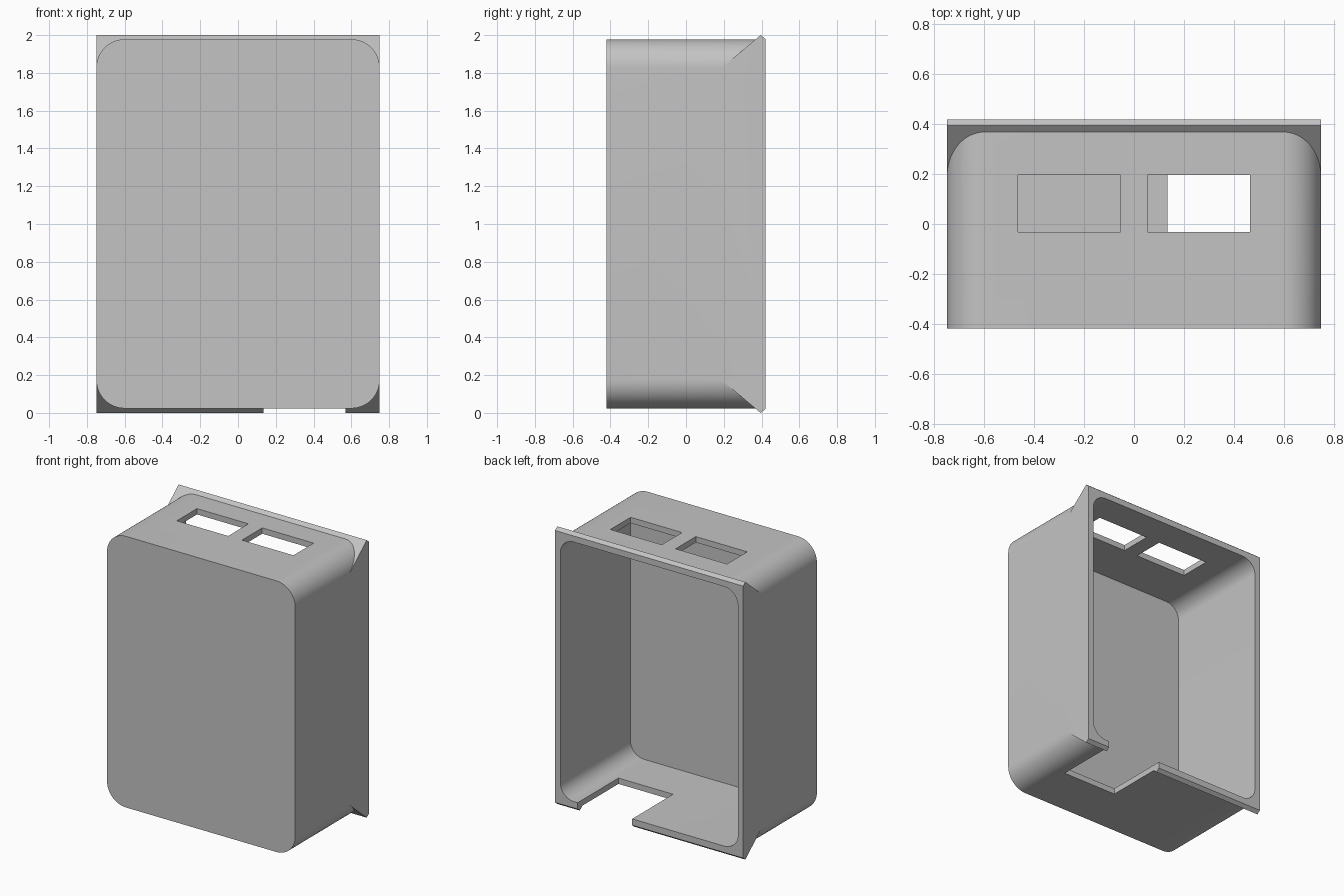
import bpy
import bmesh
import math
from mathutils import Vector

cube = bpy.data.objects.get("Cube")
if cube:
    bpy.data.objects.remove(cube, do_unlink=True)

HALF_W, HALF_D = 0.75, 0.42
BOTTOM, TOP = 0.024, 1.978
RADIUS, WALL = 0.15, 0.042

grey = bpy.data.materials.new("plain grey")
grey.use_nodes = True
grey.diffuse_color = (0.55, 0.55, 0.55, 1)
grey.node_tree.nodes["Principled BSDF"].inputs["Base Color"].default_value = (0.55, 0.55, 0.55, 1)


def prism(name, points, sweep):
    """Extrude a closed planar outline along the sweep vector."""
    bm = bmesh.new()
    face = bm.faces.new([bm.verts.new(p) for p in points])
    out = bmesh.ops.extrude_face_region(bm, geom=[face])
    moved = [v for v in out["geom"] if isinstance(v, bmesh.types.BMVert)]
    bmesh.ops.translate(bm, verts=moved, vec=Vector(sweep))
    bmesh.ops.recalc_face_normals(bm, faces=bm.faces)
    mesh = bpy.data.meshes.new(name)
    bm.to_mesh(mesh)
    bm.free()
    mesh.materials.append(grey)
    obj = bpy.data.objects.new(name, mesh)
    bpy.context.collection.objects.link(obj)
    return obj


def rounded_box(name, inset, y0, y1, steps=14):
    """Box with rounded corners in the x-z plane, swept from y0 to y1."""
    r = RADIUS - inset
    cx = HALF_W - RADIUS
    low, high = BOTTOM + RADIUS, TOP - RADIUS
    centres = [(cx, high), (-cx, high), (-cx, low), (cx, low)]
    points = []
    for q, (x, z) in enumerate(centres):
        for i in range(steps + 1):
            a = math.pi / 2 * (q + i / steps)
            points.append((x + r * math.cos(a), y0, z + r * math.sin(a)))
    return prism(name, points, (0, y1 - y0, 0))


def box(name, x0, x1, y0, y1, z0, z1):
    points = [(x0, y0, z0), (x1, y0, z0), (x1, y1, z0), (x0, y1, z0)]
    return prism(name, points, (0, 0, z1 - z0))


def combine(target, other, operation):
    other.hide_render = True
    mod = target.modifiers.new(operation.lower(), "BOOLEAN")
    mod.operation = operation
    mod.solver = "EXACT"
    mod.object = other
    bpy.context.view_layer.objects.active = target
    bpy.ops.object.modifier_apply(modifier=mod.name)
    bpy.data.objects.remove(other, do_unlink=True)


# Outer shell with rounded long edges
case = rounded_box("case", 0, -HALF_D, HALF_D)

# Square rear rim, tapering forward into the shell
upper = [(0.19, TOP - RADIUS), (0.395, 2.0), (HALF_D, 1.98)]
profile = upper + [(y, 2.0 - z) for y, z in reversed(upper)]
rim = prism("rear_rim", [(-HALF_W, y, z) for y, z in profile], (2 * HALF_W, 0, 0))
combine(case, rim, "UNION")

# Hollow interior, open at the rear
combine(case, rounded_box("cavity", WALL, -HALF_D + WALL, 0.6), "DIFFERENCE")

# Two openings in the top
for x0, x1 in ((-0.465, -0.055), (0.055, 0.465)):
    combine(case, box("top_opening", x0, x1, -0.033, 0.197, 1.8, 2.2), "DIFFERENCE")

# Notch in the floor, running out through the rim
combine(case, box("floor_notch", 0.135, 0.57, -0.045, 0.6, -0.2, 0.12), "DIFFERENCE")

# Smooth rounded corners, crisp edges elsewhere
bpy.ops.object.select_all(action="DESELECT")
case.select_set(True)
bpy.context.view_layer.objects.active = case
bpy.ops.object.shade_smooth_by_angle(angle=math.radians(25))
